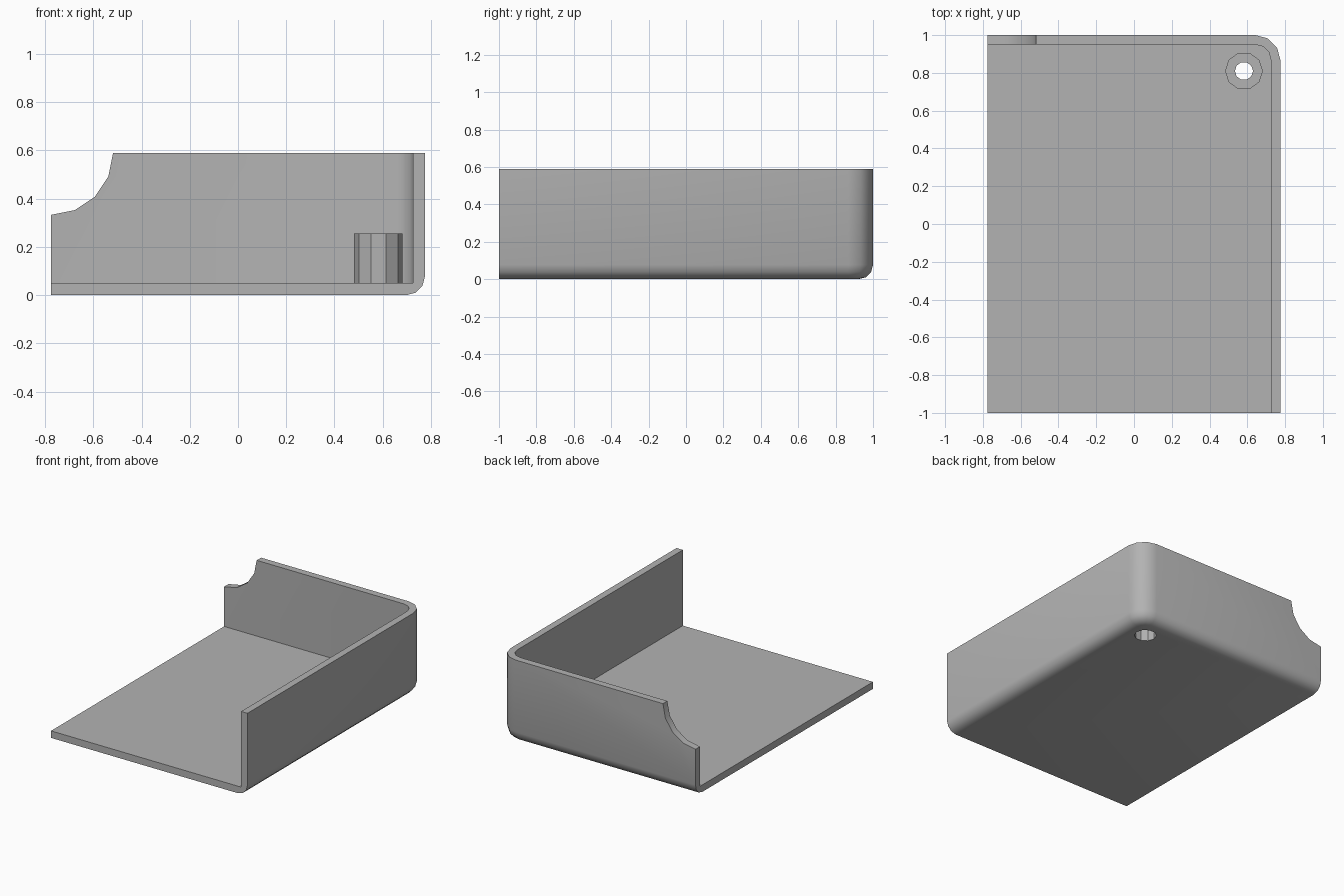
import bpy, bmesh, math

if "Cube" in bpy.data.objects:
    bpy.data.objects.remove(bpy.data.objects["Cube"])

X, Y, H = 0.775, 1.0, 0.59        # half width, half depth, wall height
WALL, FLOOR = 0.05, 0.05
CORNER, EDGE = 0.132, 0.077       # upright corner radius, bottom edge radius
SEG = 3

grey = bpy.data.materials.new("light grey plastic")
grey.diffuse_color = (0.45, 0.45, 0.45, 1)
grey.use_nodes = True
grey.node_tree.nodes["Principled BSDF"].inputs["Base Color"].default_value = grey.diffuse_color


def path(inset, z):
    """Points along the back wall, round the corner and along the right wall."""
    cx, cy, r = X - CORNER, Y - CORNER, CORNER - inset
    pts = [(-X, Y - inset, z)]
    for i in range(SEG + 1):
        a = math.pi / 2 * (1 - i / SEG)
        pts.append((cx + r * math.cos(a), cy + r * math.sin(a), z))
    return pts + [(X - inset, -Y, z)]


def prism(name, sides, radius, depth, loc, rot=(0, 0, 0)):
    bpy.ops.mesh.primitive_cylinder_add(vertices=sides, radius=radius,
                                        depth=depth, location=loc, rotation=rot)
    ob = bpy.context.object
    ob.name = name
    return ob


def combine(target, tool, operation):
    mod = target.modifiers.new(tool.name, 'BOOLEAN')
    mod.operation, mod.solver, mod.object = operation, 'EXACT', tool
    bpy.context.view_layer.objects.active = target
    bpy.ops.object.modifier_apply(modifier=mod.name)
    bpy.data.objects.remove(tool)


# Tray: wall section swept round the corner, closed with a floor and end faces
section = []
for i in range(SEG + 1):
    a = math.pi / 2 * i / SEG
    section.append((EDGE * (1 - math.sin(a)), EDGE * (1 - math.cos(a))))
section += [(0, H), (WALL, H), (WALL, FLOOR)]

bm = bmesh.new()
rows = [[bm.verts.new(p) for p in path(d, z)] for d, z in section]
low = bm.verts.new((-X, -Y, 0))
high = bm.verts.new((-X, -Y, FLOOR))
for r0, r1 in zip(rows, rows[1:]):
    for i in range(len(r0) - 1):
        bm.faces.new((r0[i], r0[i + 1], r1[i + 1], r1[i]))
bm.faces.new(rows[0] + [low])
bm.faces.new(rows[-1] + [high])
for end in (0, -1):
    bm.faces.new([r[end] for r in rows] + [high, low])
bmesh.ops.recalc_face_normals(bm, faces=bm.faces)
mesh = bpy.data.meshes.new("tray")
bm.to_mesh(mesh)
bm.free()
tray = bpy.data.objects.new("tray", mesh)
bpy.context.collection.objects.link(tray)

# Rounded notch in the back wall
combine(tray, prism("notch", 16, 0.257, 0.3, (-X, Y, H), (math.pi / 2, 0, 0)),
        'DIFFERENCE')

# Screw post with a stepped bore through the floor
px, py = 0.582, 0.81
turn = (0, 0, math.radians(18))   # puts corners on the x axis
combine(tray, prism("screw_post", 10, 0.1, 0.23, (px, py, 0.14), turn), 'UNION')
combine(tray, prism("screw_hole", 10, 0.048, 0.6, (px, py, 0.2), turn), 'DIFFERENCE')
combine(tray, prism("screw_head_recess", 10, 0.073, 0.3, (px, py, 0.05), turn),
        'DIFFERENCE')

tray.data.materials.clear()
tray.data.materials.append(grey)
for p in tray.data.polygons:
    p.material_index = 0
bpy.ops.object.select_all(action='DESELECT')
tray.select_set(True)
bpy.context.view_layer.objects.active = tray
bpy.ops.object.shade_smooth_by_angle(angle=math.radians(33))
